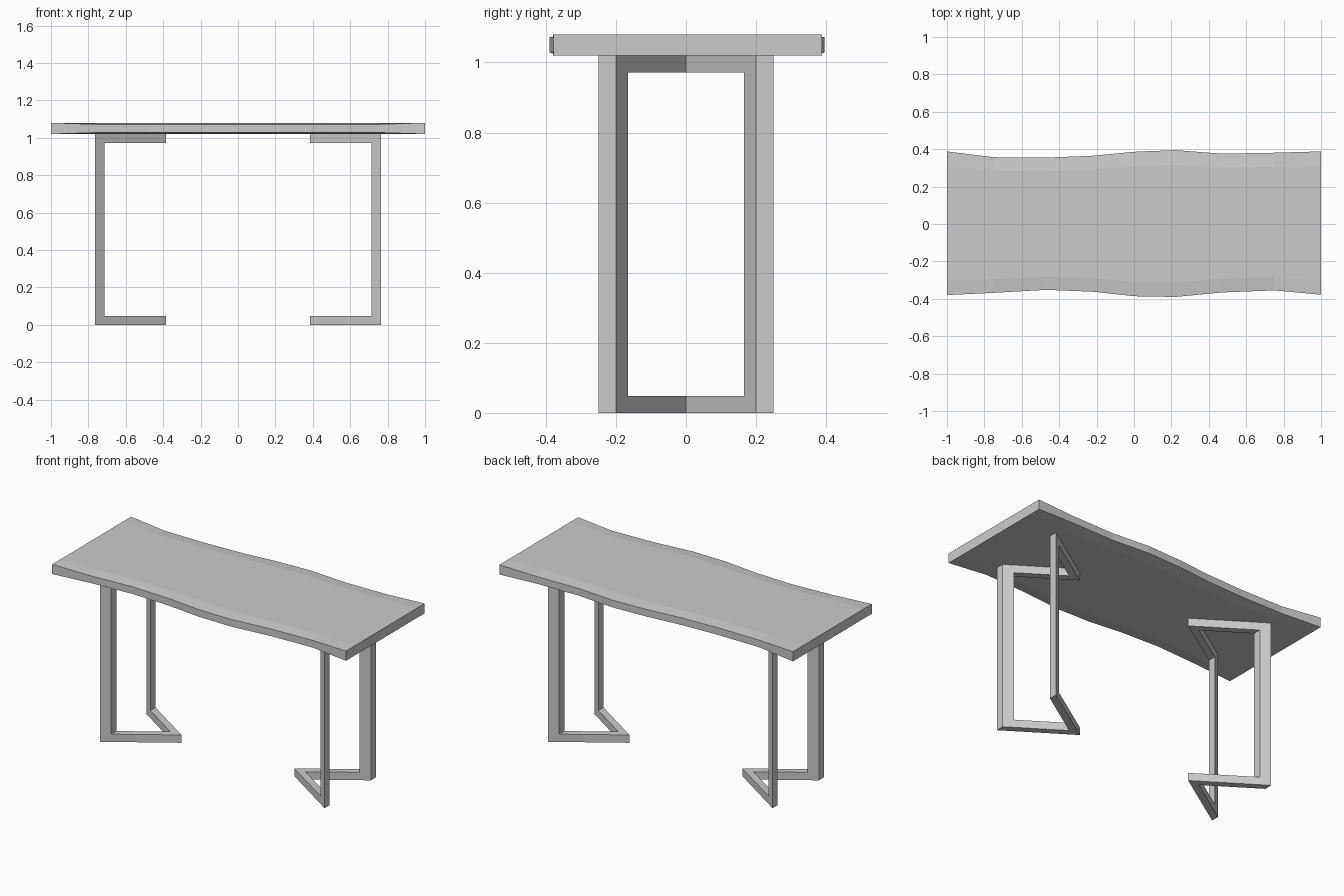
import bpy
import bmesh

if "Cube" in bpy.data.objects:
    bpy.data.objects.remove(bpy.data.objects["Cube"])


def make_object(name, bm):
    bmesh.ops.recalc_face_normals(bm, faces=bm.faces[:])
    mesh = bpy.data.meshes.new(name)
    bm.to_mesh(mesh)
    bm.free()
    obj = bpy.data.objects.new(name, mesh)
    bpy.context.collection.objects.link(obj)
    return obj


# Table top: wavy live edges, slightly thinner along the middle of each edge
xs = [-1, -0.75, -0.47, -0.22, 0, 0.22, 0.47, 0.75, 1]
back = [0.388, 0.357, 0.355, 0.365, 0.386, 0.395, 0.376, 0.381, 0.388]
front = [-0.38, -0.368, -0.352, -0.362, -0.386, -0.39, -0.366, -0.355, -0.378]
LOW, HIGH = 1.02, 1.08

bm = bmesh.new()
rings = []
for x, f, b in zip(xs, front, back):
    d = 0.0 if abs(x) == 1 else 0.008
    section = [(f, LOW + d), (f * 0.8, LOW), (b * 0.8, LOW), (b, LOW + d),
               (b, HIGH - d), (b * 0.8, HIGH), (f * 0.8, HIGH), (f, HIGH - d)]
    rings.append([bm.verts.new((x, y, z)) for y, z in section])
for r, s in zip(rings, rings[1:]):
    for i in range(8):
        j = (i + 1) % 8
        bm.faces.new((r[i], r[j], s[j], s[i]))
bm.faces.new(rings[0])
bm.faces.new(rings[-1])
make_object("table_top", bm)

# Leg frames: one C-shaped half of a V plan, mirrored front/back and left/right
TIP, END, POST = 0.385, 0.765, 0.713
TIP_IN, BAR = 0.461, 0.048
SLOPE = 0.25 / (END - TIP)


def c_ring(bm, tip):
    outline = [(tip, 0), (END, 0), (END, LOW), (tip, LOW),
               (tip, LOW - BAR), (POST, LOW - BAR), (POST, BAR), (tip, BAR)]
    return [bm.verts.new((x, (x - tip) * SLOPE, z)) for x, z in outline]


bm = bmesh.new()
outer, inner = c_ring(bm, TIP), c_ring(bm, TIP_IN)
bm.faces.new(outer)
bm.faces.new(inner[::-1])
for i in range(8):
    if i not in (3, 7):  # left open where the two halves meet
        j = (i + 1) % 8
        bm.faces.new((outer[i], outer[j], inner[j], inner[i]))
legs = make_object("leg_frames", bm)
# outward direction fixed from the long outer side, which faces +y
if legs.data.polygons[0].normal.y < 0:
    legs.data.flip_normals()
mirror = legs.modifiers.new("mirror", 'MIRROR')
mirror.use_axis = (True, True, False)
